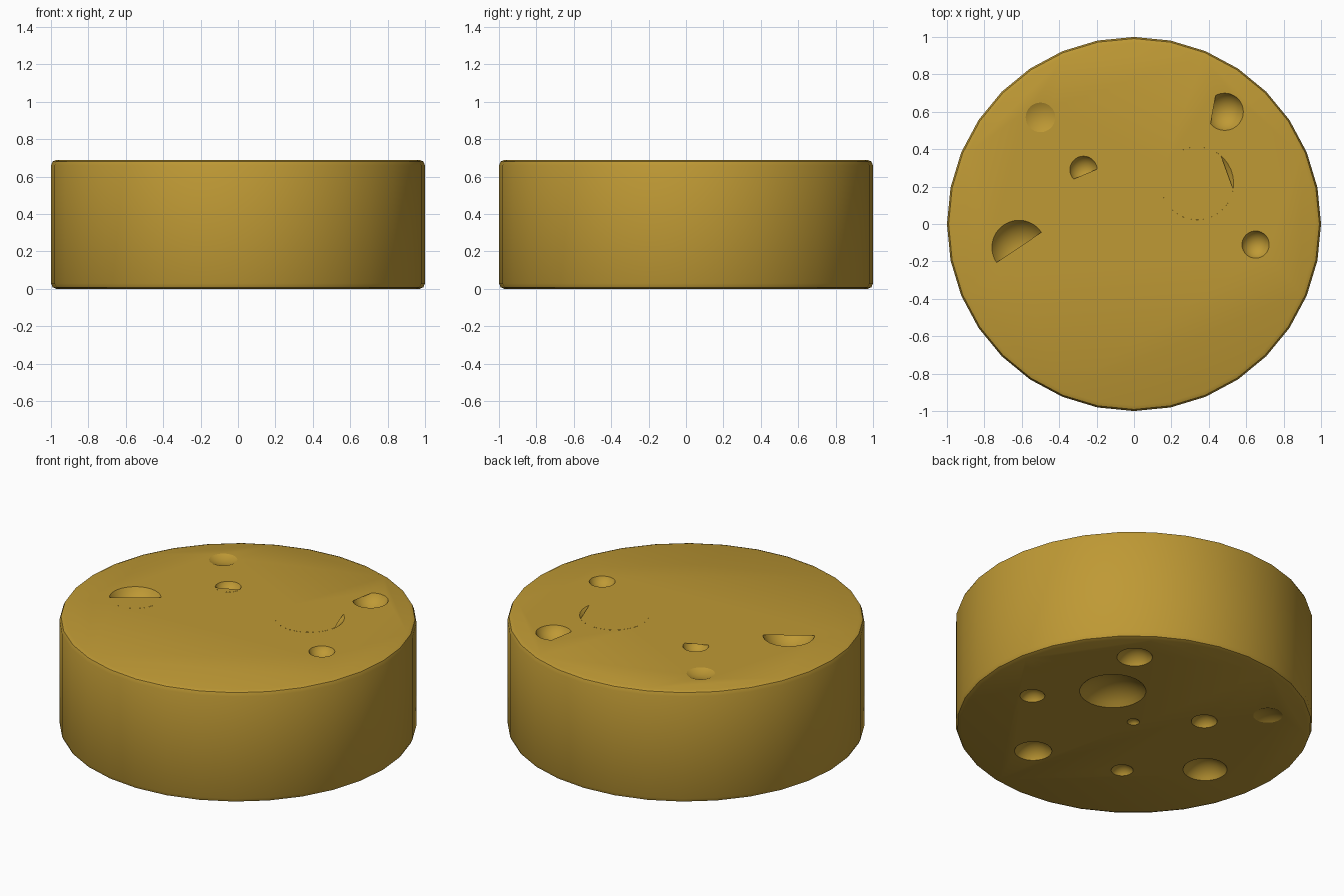
import bpy, bmesh
from math import sin, cos, acos, radians, pi

if "Cube" in bpy.data.objects:
    bpy.data.objects.remove(bpy.data.objects["Cube"])

HEIGHT = 0.69

rind = bpy.data.materials.new("cheese_yellow")
rind.diffuse_color = (0.52, 0.32, 0.035, 1)
rind.use_nodes = True
rind.node_tree.nodes["Principled BSDF"].inputs["Base Color"].default_value = rind.diffuse_color


def activate(obj):
    bpy.ops.object.select_all(action='DESELECT')
    obj.select_set(True)
    bpy.context.view_layer.objects.active = obj


def add_pit(bm, x, y, r, z, side, rim):
    """Sphere whose cut with the plane z is a circle of radius r; rim = wall slope in degrees."""
    big = r / sin(radians(rim))
    geo = bmesh.ops.create_uvsphere(bm, u_segments=32, v_segments=24, radius=big)
    shift = (x, y, z + side * big * cos(radians(rim)))
    bmesh.ops.translate(bm, verts=geo["verts"], vec=shift)


def add_lid(name, x, y, r, angle, d):
    """Flat circle segment covering the part of a top pit beyond a chord."""
    half, a0, n = acos(d / r), radians(angle), 28
    bm = bmesh.new()
    bm.faces.new([bm.verts.new((x + r * cos(a0 + half * (2 * i / n - 1)),
                                y + r * sin(a0 + half * (2 * i / n - 1)),
                                HEIGHT + 0.0005)) for i in range(n + 1)])
    mesh = bpy.data.meshes.new(name)
    bm.to_mesh(mesh)
    bm.free()
    mesh.materials.append(rind)
    bpy.context.collection.objects.link(bpy.data.objects.new(name, mesh))


# Wheel body with softened rims
bpy.ops.mesh.primitive_cylinder_add(vertices=32, radius=1, depth=HEIGHT,
                                    location=(0, 0, HEIGHT / 2))
wheel = bpy.context.object
wheel.name = "cheese_wheel"
wheel.data.materials.append(rind)
bevel = wheel.modifiers.new("rim", 'BEVEL')
bevel.width, bevel.segments = 0.03, 2
bevel.limit_method, bevel.angle_limit = 'ANGLE', radians(40)

# Pits: x, y, radius, wall slope
bottom = [(0.49, 0.59, 0.10, 65), (0.34, 0.22, 0.186, 45), (0.65, -0.11, 0.07, 65),
          (0.03, 0.03, 0.035, 55), (-0.27, 0.29, 0.073, 65), (-0.50, 0.57, 0.083, 26),
          (0.25, -0.58, 0.105, 65), (-0.27, -0.425, 0.062, 60), (-0.62, -0.12, 0.124, 60)]
top = [(0.485, 0.60, 0.10, 65), (0.338, 0.217, 0.195, 45), (0.65, -0.11, 0.073, 65),
       (-0.27, 0.29, 0.073, 65), (-0.50, 0.57, 0.08, 26), (-0.615, -0.125, 0.145, 60)]
bm = bmesh.new()
for x, y, r, rim in bottom:
    add_pit(bm, x, y, r, 0, -1, rim)
for x, y, r, rim in top:
    add_pit(bm, x, y, r, HEIGHT, 1, rim)
mesh = bpy.data.meshes.new("pit_cutter")
bm.to_mesh(mesh)
bm.free()
mesh.materials.append(rind)
cutter = bpy.data.objects.new("pit_cutter", mesh)
bpy.context.collection.objects.link(cutter)
cutter.hide_render = True

cut = wheel.modifiers.new("pits", 'BOOLEAN')
cut.operation, cut.solver, cut.object = 'DIFFERENCE', 'EXACT', cutter
cut.use_self = True
activate(wheel)
for m in ("rim", "pits"):
    bpy.ops.object.modifier_apply(modifier=m)
bpy.data.objects.remove(cutter)
activate(wheel)
bpy.ops.object.shade_smooth_by_angle(angle=radians(25))

# Crust flaps partly covering some of the top pits
add_lid("flap_back_right", 0.485, 0.60, 0.10, 170, 0.063)
add_lid("flap_large", 0.338, 0.217, 0.195, 200, -0.17)
add_lid("flap_middle", -0.27, 0.29, 0.073, -67, 0.025)
add_lid("flap_left", -0.615, -0.125, 0.145, -56, 0.0)
